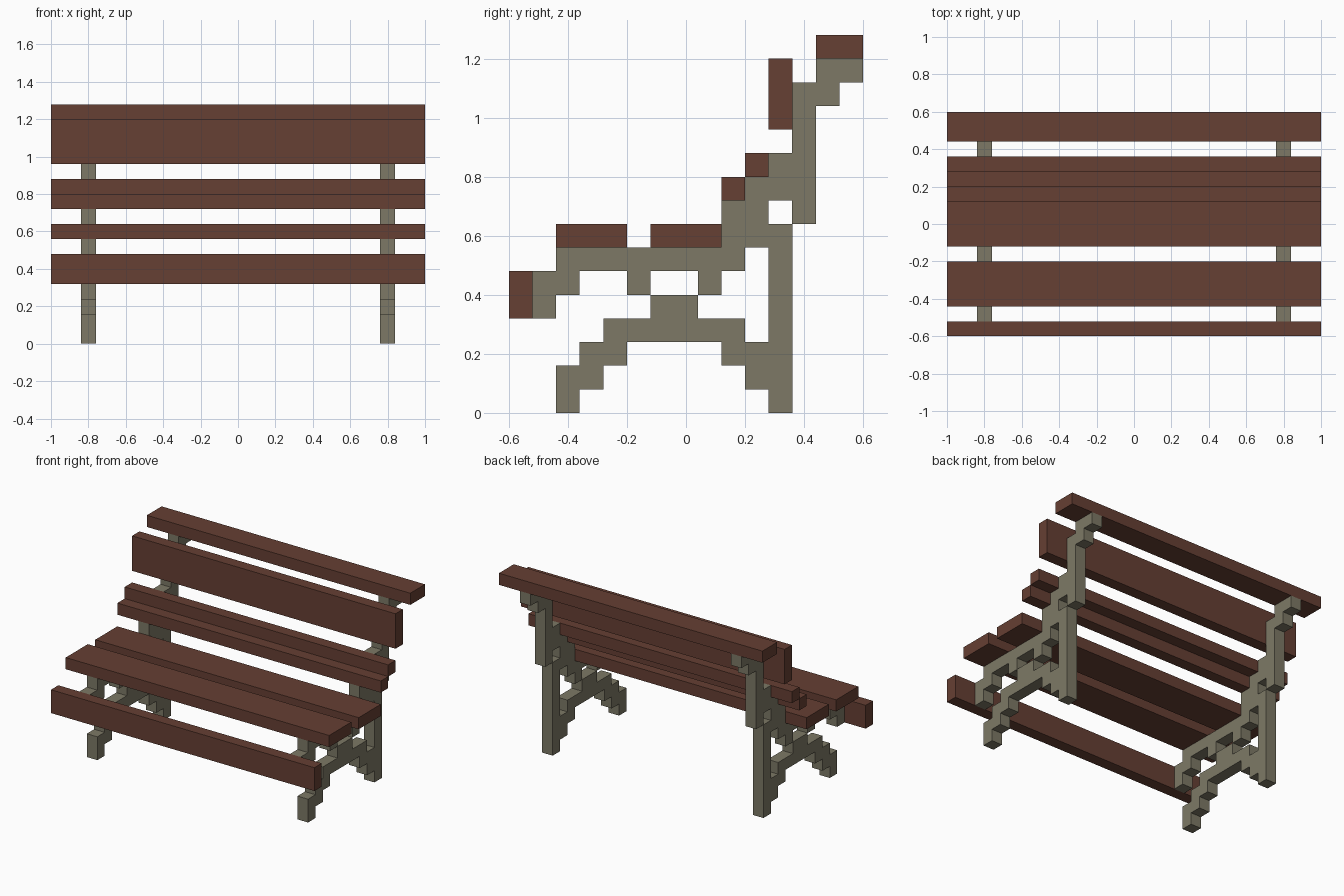
import bpy
import bmesh

if "Cube" in bpy.data.objects:
    bpy.data.objects.remove(bpy.data.objects["Cube"])

U = 0.08  # module of the stepped design


def material(name, rgb):
    m = bpy.data.materials.new(name)
    m.diffuse_color = (*rgb, 1)
    m.use_nodes = True
    m.node_tree.nodes["Principled BSDF"].inputs["Base Color"].default_value = m.diffuse_color
    return m


WOOD = material("brown wood", (0.133, 0.050, 0.033))
IRON = material("grey iron", (0.205, 0.191, 0.133))


def add_object(name, bm, mat):
    mesh = bpy.data.meshes.new(name)
    bm.to_mesh(mesh)
    bm.free()
    mesh.materials.append(mat)
    ob = bpy.data.objects.new(name, mesh)
    bpy.context.collection.objects.link(ob)
    return ob


def slat(name, y0, y1, z0, z1):
    bm = bmesh.new()
    bmesh.ops.create_cube(bm, size=1)
    bmesh.ops.scale(bm, vec=(2, y1 - y0, z1 - z0), verts=bm.verts)
    bmesh.ops.translate(bm, vec=(0, (y0 + y1) / 2, (z0 + z1) / 2), verts=bm.verts)
    add_object(name, bm, WOOD)


# Wooden slats running the full width
slat("front_slat", -0.60, -0.52, 0.32, 0.48)
slat("front_seat_slat", -0.44, -0.20, 0.56, 0.64)
slat("rear_seat_slat", -0.12, 0.12, 0.56, 0.64)
slat("lower_back_slat", 0.12, 0.20, 0.72, 0.80)
slat("middle_back_slat", 0.20, 0.28, 0.80, 0.88)
slat("upper_back_slat", 0.28, 0.36, 0.96, 1.20)
slat("top_rail", 0.44, 0.60, 1.20, 1.28)

# Stepped frame silhouette, bottom row first, one character per module from y = -0.6
ROWS = [
    "..#........#...",
    "..##......##...",
    "...##....###...",
    "....######.#...",
    ".#....##...#...",
    ".##..#..#..#...",
    "..########.#...",
    ".........###...",
    ".........##.#..",
    "..........###..",
    "...........##..",
    "............#..",
    "............#..",
    "............##.",
    ".............##",
]
CELLS = {(i, k) for k, row in enumerate(ROWS) for i, c in enumerate(row) if c == "#"}


def side_frame(name, x0, x1):
    bm = bmesh.new()

    def quad(*pts):
        bm.faces.new([bm.verts.new((x, -0.6 + i * U, k * U)) for x, i, k in pts])

    for i, k in sorted(CELLS):
        # outer and inner side
        quad((x1, i, k), (x1, i + 1, k), (x1, i + 1, k + 1), (x1, i, k + 1))
        quad((x0, i, k), (x0, i, k + 1), (x0, i + 1, k + 1), (x0, i + 1, k))
        # rim faces only where the neighbour is empty
        corners = [(i, k), (i + 1, k), (i + 1, k + 1), (i, k + 1)]
        for n, (di, dk) in enumerate([(0, -1), (1, 0), (0, 1), (-1, 0)]):
            if (i + di, k + dk) not in CELLS:
                a, b = corners[n], corners[(n + 1) % 4]
                quad((x0, *a), (x0, *b), (x1, *b), (x1, *a))
    bmesh.ops.remove_doubles(bm, verts=bm.verts, dist=0.001)
    add_object(name, bm, IRON)


# Iron frames on both sides
side_frame("left_frame", -0.84, -0.76)
side_frame("right_frame", 0.76, 0.84)
